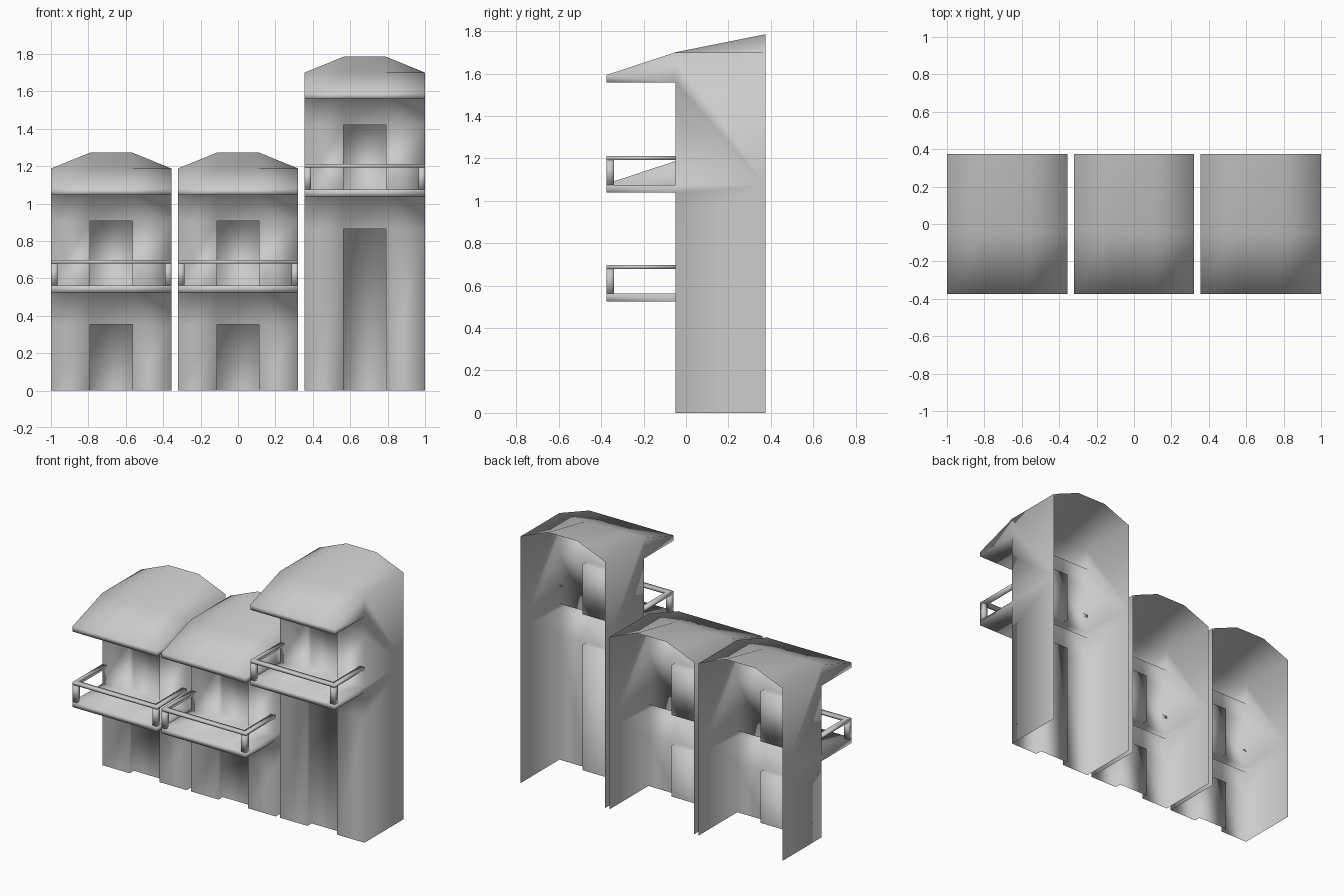
import bpy, bmesh

cube = bpy.data.objects.get("Cube")
if cube:
    bpy.data.objects.remove(cube)

plaster = bpy.data.materials.new("light_grey")
plaster.use_nodes = True
GREY = (0.6, 0.6, 0.6, 1)
plaster.diffuse_color = GREY
plaster.node_tree.nodes["Principled BSDF"].inputs["Base Color"].default_value = GREY

WALL, BACK, FRONT = -0.05, 0.375, -0.375
HALF, DOOR, RECESS = 0.322, 0.113, 0.045


def finish(name, bm, x):
    bmesh.ops.remove_doubles(bm, verts=bm.verts, dist=0.0005)
    bmesh.ops.recalc_face_normals(bm, faces=bm.faces)
    mesh = bpy.data.meshes.new(name)
    bm.to_mesh(mesh)
    bm.free()
    mesh.shade_smooth()
    mesh.materials.append(plaster)
    obj = bpy.data.objects.new(name, mesh)
    obj.location.x = x
    bpy.context.collection.objects.link(obj)
    return obj


def face(bm, *points):
    bm.faces.new([bm.verts.new(p) for p in points])


def house_shell(name, x, lift, door_top):
    """Open-backed house: a stepped front profile spanning three columns."""
    bm = bmesh.new()
    f0, f1, upper_top = 0.525 + lift, 0.562 + lift, 0.907 + lift
    r0, r1, r2 = 1.045 + lift, 1.08 + lift, 1.187 + lift
    ridge = r2 + 0.085
    path = [(WALL, 0), (WALL, door_top), (WALL, f0), (FRONT, f0), (FRONT, f1),
            (WALL, f1), (WALL, upper_top), (WALL, r0), (FRONT, r0), (FRONT, r1),
            (WALL, r2), (BACK, r2)]
    columns = [-HALF, -DOOR, DOOR, HALF]

    def point(c, i):
        y, z = path[i]
        if i == len(path) - 1 and c in (1, 2):
            z = ridge
        return (columns[c], y, z)

    # Front wall, balcony slab, eaves and arched roof
    for c in range(3):
        for i in range(len(path) - 1):
            if c == 1 and i in (0, 5):
                continue
            face(bm, point(c, i), point(c + 1, i), point(c + 1, i + 1), point(c, i + 1))

    # Recessed doorways
    inner = WALL + RECESS
    for low, high in ((0, door_top), (f1, upper_top)):
        face(bm, (-DOOR, inner, low), (DOOR, inner, low), (DOOR, inner, high), (-DOOR, inner, high))
        for s in (-DOOR, DOOR):
            face(bm, (s, WALL, low), (s, inner, low), (s, inner, high), (s, WALL, high))
        for z in (low, high):
            if z > 0:
                face(bm, (-DOOR, WALL, z), (DOOR, WALL, z), (DOOR, inner, z), (-DOOR, inner, z))

    # Side walls with slab and eave ends
    rim = [(BACK, 0)] + [path[i] for i in (0, 1, 2, 5, 6, 7, 10, 11)]
    for s in (-HALF, HALF):
        for a, b in zip(rim, rim[1:]):
            face(bm, (s, BACK, f1), (s, *a), (s, *b))
        for ids in ((2, 3, 4, 5), (7, 8, 9, 10)):
            face(bm, *[(s, *path[i]) for i in ids])
    return finish(name, bm, x)


def prism(bm, outline, low, high):
    """Extrude an outline in the ground plane between two heights."""
    n = len(outline)
    bottom = [bm.verts.new((*p, low)) for p in outline]
    top = [bm.verts.new((*p, high)) for p in outline]
    bm.faces.new(bottom[::-1])
    bm.faces.new(top)
    for i in range(n):
        j = (i + 1) % n
        bm.faces.new((bottom[i], bottom[j], top[j], top[i]))


def balcony_railing(name, x, lift):
    bm = bmesh.new()
    floor, low, high, t = 0.562 + lift, 0.679 + lift, 0.697 + lift, 0.035
    a, b = HALF - t, FRONT + t
    # U-shaped handrail
    prism(bm, [(-HALF, WALL), (-HALF, FRONT), (HALF, FRONT), (HALF, WALL),
               (a, WALL), (a, b), (-a, b), (-a, WALL)], low, high)
    # Corner posts
    for s in (-1, 1):
        prism(bm, [(s * HALF, FRONT), (s * a, FRONT), (s * a, b), (s * HALF, b)], floor, low + 0.002)
    return finish(name, bm, x)


# Row of two low houses and one tall house
for label, x, lift, door_top in (("right", -0.678, 0, 0.352),
                                 ("middle", 0, 0, 0.352),
                                 ("left_tall", 0.678, 0.513, 0.865)):
    house_shell(label + "_house", x, lift, door_top)
    balcony_railing(label + "_balcony_railing", x, lift)
